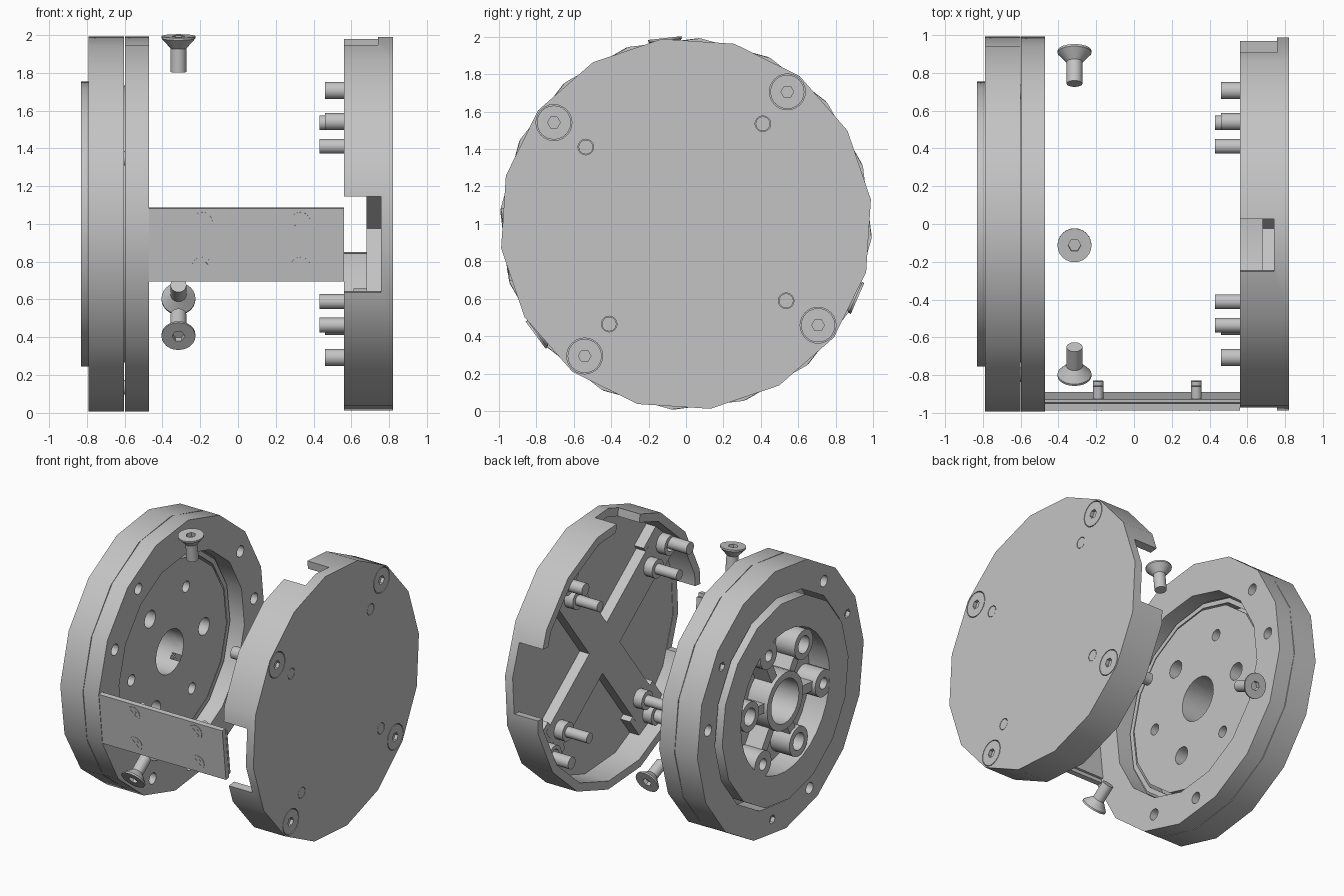
import bpy, bmesh
from math import sin, cos, pi, radians
from mathutils import Matrix, Vector

if "Cube" in bpy.data.objects:
    bpy.data.objects.remove(bpy.data.objects["Cube"], do_unlink=True)

grey = bpy.data.materials.new("satin grey")
grey.use_nodes = True
grey.diffuse_color = (0.55, 0.55, 0.55, 1)
grey.node_tree.nodes["Principled BSDF"].inputs["Base Color"].default_value = (0.55, 0.55, 0.55, 1)

CENTRE = Matrix.Translation((0, 0, 1))
# Turns a lathe's local z axis onto the model's x axis
ALONG_X = CENTRE @ Matrix(((0, 0, 1, 0), (1, 0, 0, 0), (0, 1, 0, 0), (0, 0, 0, 1)))


def polar(deg):
    """Frame with local y radial and local z tangential."""
    return CENTRE @ Matrix.Rotation(radians(deg), 4, 'X')


def at(deg, r, x=0):
    """Spot on a pitch circle, with the axis along x."""
    a = radians(deg)
    return ALONG_X @ Matrix.Translation((r * cos(a), r * sin(a), x))


def finish(name, bm, m):
    bmesh.ops.recalc_face_normals(bm, faces=bm.faces)
    bm.transform(m)
    me = bpy.data.meshes.new(name)
    bm.to_mesh(me)
    bm.free()
    me.materials.append(grey)
    ob = bpy.data.objects.new(name, me)
    bpy.context.collection.objects.link(ob)
    return ob


def lathe(name, profile, m=ALONG_X, n=24, phase=0, ring=False):
    """Revolve (radius, height) points; a negative radius gives a hexagon."""
    bm = bmesh.new()
    rows = []
    for r, h in profile:
        if r == 0:
            rows.append([bm.verts.new((0, 0, h))] * n)
            continue
        row = []
        for i in range(n):
            a = 2 * pi * i / n
            k = r if r > 0 else -r * cos(pi / 6) / cos(a % (pi / 3) - pi / 6)
            a += radians(phase)
            row.append(bm.verts.new((k * cos(a), k * sin(a), h)))
        rows.append(row)
    pairs = list(zip(rows, rows[1:]))
    if ring:
        pairs.append((rows[-1], rows[0]))
    for p, q in pairs:
        for i in range(n):
            j = (i + 1) % n
            vs = list(dict.fromkeys((p[i], p[j], q[j], q[i])))
            bm.faces.new(vs)
    return finish(name, bm, m)


def rod(name, r, x0, x1, m=ALONG_X, n=24, phase=0):
    return lathe(name, [(0, x0), (r, x0), (r, x1), (0, x1)], m, n, phase)


def tube(name, r0, r1, x0, x1, m=ALONG_X, n=24, phase=0):
    return lathe(name, [(r0, x0), (r1, x0), (r1, x1), (r0, x1)], m, n, phase, True)


def box(name, lo, hi, m):
    lo, hi = Vector(lo), Vector(hi)
    bm = bmesh.new()
    bmesh.ops.create_cube(bm, size=1)
    bm.transform(Matrix.Translation((lo + hi) / 2) @ Matrix.Diagonal((*(hi - lo), 1)))
    return finish(name, bm, m)


def cut(ob, cutters):
    bpy.context.view_layer.objects.active = ob
    for c in cutters:
        c.hide_render = True
        mod = ob.modifiers.new("cut", 'BOOLEAN')
        mod.operation, mod.solver, mod.object = 'DIFFERENCE', 'EXACT', c
        bpy.ops.object.modifier_apply(modifier=mod.name)
        bpy.data.objects.remove(c, do_unlink=True)


def hex_screw(name, m, head, shank, length):
    lathe(name, [(0, -length), (shank, -length), (shank, -0.065), (head, -0.012),
                 (head, 0), (-0.034, 0), (-0.034, -0.03), (0, -0.03)], m)


THIRDS = (0, 120, 240)
QUARTERS = (52.5, 142.5, 232.5, 322.5)

# Drum rim: two stacked rings with a seam and a ring of bolt holes
rims = [tube("drum_rim_outer", 0.785, 0.995, -0.79, -0.602, n=16, phase=18.75),
        tube("drum_rim_inner", 0.75, 0.995, -0.598, -0.47, n=16, phase=18)]
for rim in rims:
    cut(rim, [rod("cutter", 0.042, -0.9, -0.4, at(t + a, 0.87), 16)
              for t in THIRDS for a in (6.5, 36.5)])
for t in THIRDS:
    hex_screw("rim_screw", at(t + 36.5, 0.87, -0.79) @ Matrix.Rotation(pi, 4, 'X'),
              0.06, 0.038, 0.25)
tube("bearing_race", 0.70, 0.735, -0.70, -0.58, n=16, phase=18.75)

# Hub: stepped disc, deep pocket outside, through holes
hub = lathe("hub", [(0, -0.83), (0.755, -0.83), (0.755, -0.72), (0.68, -0.70),
                    (0.68, -0.57), (0, -0.57)], n=16, phase=18.75)
cutters = [rod("cutter", 0.53, -0.9, -0.66, n=32), rod("cutter", 0.165, -0.9, -0.5)]
for t in THIRDS:
    cutters.append(rod("cutter", 0.065, -0.9, -0.5, at(t + 5, 0.41), 16))
    cutters.append(rod("cutter", 0.042, -0.9, -0.5, at(t + 65, 0.46), 16))
cut(hub, cutters)
tube("hub_centre_boss", 0.165, 0.215, -0.828, -0.65)
for t in THIRDS:
    tube("hub_large_boss", 0.065, 0.11, -0.82, -0.65, at(t + 5, 0.41))
    tube("hub_small_boss", 0.042, 0.10, -0.828, -0.65, at(t + 65, 0.46))
    box("hub_web", (-0.80, 0.20, -0.035), (-0.65, 0.32, 0.035), polar(t + 5))
    box("hub_web", (-0.80, 0.20, -0.035), (-0.65, 0.38, 0.035), polar(t + 65))

# Loose radial screws around the drum
for t in THIRDS:
    a = radians(t + 96.5)
    d = Vector((0, cos(a), sin(a)))
    spot = Vector((-0.315, 0, 1)) + d
    hex_screw("loose_screw", Matrix.Translation(spot) @ d.to_track_quat('Z', 'Y').to_matrix().to_4x4(),
              0.09, 0.042, 0.19)

# Side plate bridging drum and cover, with four cross-head screws
side = polar(186.6)
box("side_plate", (-0.47, 0.935, -0.195), (0.56, 0.972, 0.195), side)
box("side_plate_backing", (-0.47, 0.915, -0.17), (0.56, 0.932, 0.17), side)
for x in (-0.19, 0.33):
    for z in (-0.12, 0.12):
        m = side @ Matrix.Translation((x, 0.975, z)) @ Matrix.Rotation(-pi / 2, 4, 'X')
        lathe("plate_screw", [(0, -0.125), (0.028, -0.125), (0.028, -0.04), (0.055, -0.01),
                              (0.055, 0), (0, 0)], m)
        for turn in (45, 135):
            box("cross_slot", (-0.034, -0.009, -0.002), (0.034, 0.009, 0.003),
                m @ Matrix.Rotation(radians(turn), 4, 'Z'))

# Cover: cup with a thick face, gaps in the wall and fastener holes
cover = lathe("cover", [(0, 0.82), (0.997, 0.82), (0.997, 0.56), (0.935, 0.56),
                        (0.935, 0.76), (0, 0.76)], n=16, phase=7.5)
cutters = [box("cutter", (0.5, 0.8, -w), (x, 1.2, w), polar(a))
           for a, w, x in ((6.6, 0.26, 0.757), (96.6, 0.14, 0.74), (186.6, 0.255, 0.757))]
for q in QUARTERS:
    cutters.append(rod("cutter", 0.096, 0.795, 0.9, at(q, 0.89)))
    cutters.append(rod("cutter", 0.042, 0.7, 0.9, at(q, 0.675), 16))
cut(cover, cutters)

# Cover fasteners: countersunk screws, dowel pins and their collars
for q in QUARTERS:
    hex_screw("cover_screw", at(q, 0.89, 0.82), 0.091, 0.045, 0.36)
    rod("dowel_pin", 0.039, 0.43, 0.819, at(q, 0.675), 16)
    tube("pin_collar", 0.039, 0.07, 0.61, 0.70, at(q, 0.675), 16)
    tube("screw_collar", 0.045, 0.075, 0.61, 0.79, at(q, 0.87), 16)

# Raised cross of ribs inside the cover
for q in QUARTERS:
    box("cover_rib", (0.68, -0.13, -0.13), (0.79, 0.78, 0.13), polar(q))
    box("cover_rib_foot", (0.681, 0.72, -0.17), (0.79, 0.93, 0.17), polar(q))

bpy.ops.object.select_all(action='DESELECT')
for ob in bpy.context.scene.objects:
    if ob.type == 'MESH':
        ob.select_set(True)
        bpy.context.view_layer.objects.active = ob
bpy.ops.object.shade_smooth_by_angle(angle=radians(30))
